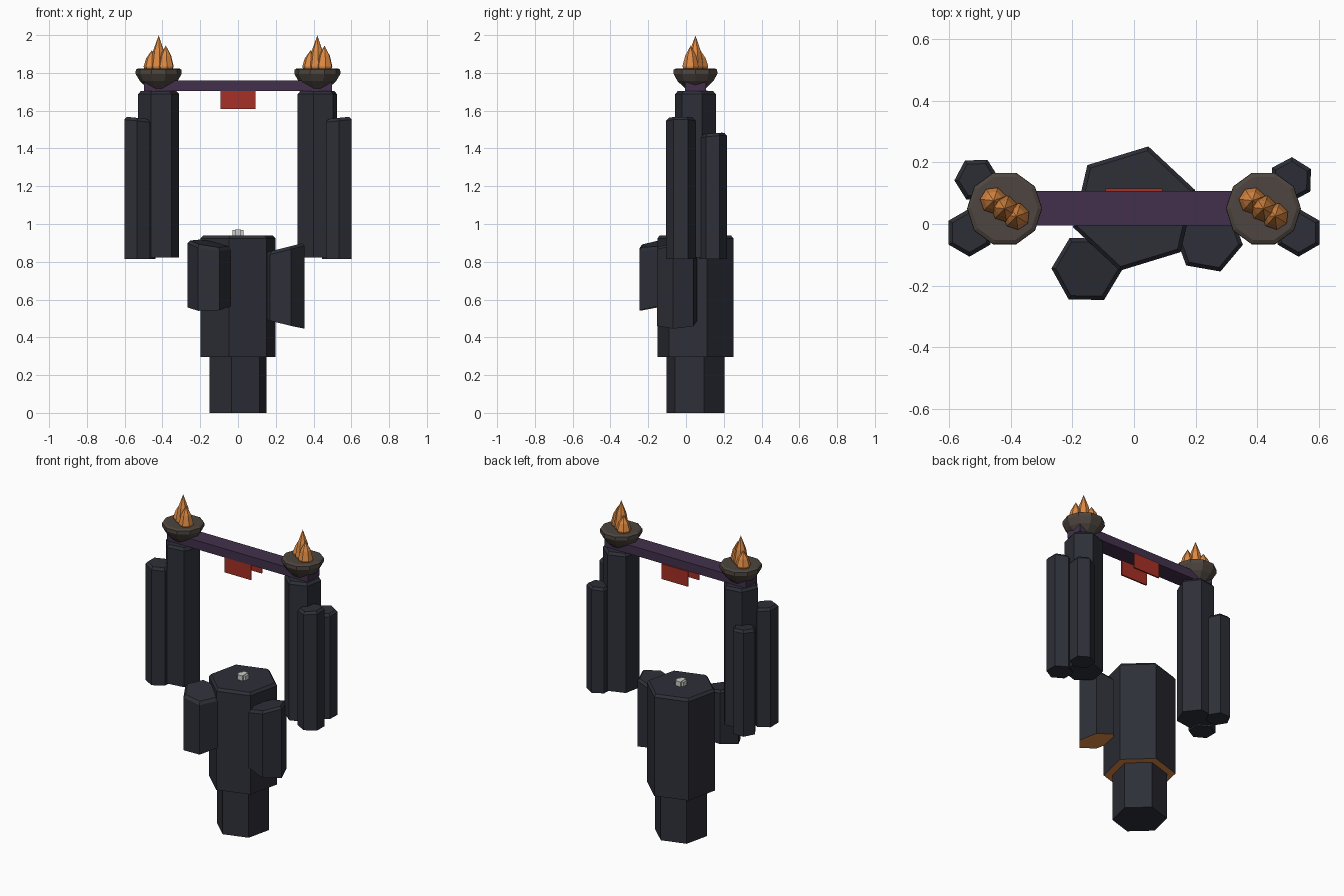
import bpy, bmesh, math

if "Cube" in bpy.data.objects:
    bpy.data.objects.remove(bpy.data.objects["Cube"])


def material(name, rgb):
    m = bpy.data.materials.new(name)
    m.diffuse_color = (*rgb, 1)
    m.use_nodes = True
    m.node_tree.nodes["Principled BSDF"].inputs["Base Color"].default_value = m.diffuse_color
    return m


STONE = material("dark_stone", (0.027, 0.029, 0.039))
EMBER = material("ember_orange", (0.72, 0.25, 0.055))
BRONZE = material("dull_bronze", (0.075, 0.06, 0.05))
PURPLE = material("purple_beam", (0.055, 0.03, 0.072))
RED = material("red_plate", (0.38, 0.03, 0.019))
PALE = material("pale_stone", (0.6, 0.6, 0.58))


def finish(name, bm, mats):
    bmesh.ops.recalc_face_normals(bm, faces=bm.faces)
    me = bpy.data.meshes.new(name)
    bm.to_mesh(me)
    bm.free()
    for m in mats:
        me.materials.append(m)
    ob = bpy.data.objects.new(name, me)
    bpy.context.collection.objects.link(ob)
    return ob


def lathe(name, cx, cy, profile, sides, angle, mat, top=(0, 0), bot=(0, 0), under=None):
    """Stack rings of (radius, z, is_top); the caps may slope in x and y."""
    bm = bmesh.new()
    rings = []
    for r, z, is_top in profile:
        sx, sy = top if is_top else bot
        if r == 0:
            rings.append([bm.verts.new((cx, cy, z))])
            continue
        ring = []
        for i in range(sides):
            a = math.radians(angle) + math.tau * i / sides
            dx, dy = r * math.cos(a), r * math.sin(a)
            ring.append(bm.verts.new((cx + dx, cy + dy, z + sx * dx + sy * dy)))
        rings.append(ring)
    for lo, hi in zip(rings, rings[1:]):
        for i in range(sides):
            j = (i + 1) % sides
            if len(hi) == 1:
                bm.faces.new((lo[i], lo[j], hi[0]))
            else:
                bm.faces.new((lo[i], lo[j], hi[j], hi[i]))
    base = bm.faces.new(rings[0][::-1])
    if under:
        base.material_index = 1
    if len(rings[-1]) > 1:
        bm.faces.new(rings[-1])
    return finish(name, bm, [mat] + ([under] if under else []))


def crystal(name, cx, cy, r, angle, z0, z1, **kw):
    """Six-sided stone shaft with a chamfered top."""
    c = 0.016
    return lathe(name, cx, cy, [(r, z0, False), (r, z1 - c, True), (r - 0.014, z1, True)],
                 6, angle, STONE, **kw)


def box(name, x0, x1, y0, y1, z0, z1, mat):
    bm = bmesh.new()
    bmesh.ops.create_cube(bm, size=1)
    for v in bm.verts:
        v.co = (x1 if v.co.x > 0 else x0, y1 if v.co.y > 0 else y0, z1 if v.co.z > 0 else z0)
    return finish(name, bm, [mat])


# central column
lathe("column_foot", 0, 0.05, [(0.157, 0, False), (0.157, 0.31, False)], 6, 17, STONE)
crystal("column_body", 0, 0.05, 0.207, 17, 0.297, 0.94, under=EMBER)
crystal("front_left_crystal", -0.153, -0.146, 0.115, -1, 0.562, 0.897,
        top=(-0.15, 0.15), bot=(0.03, 0.2), under=EMBER)
crystal("front_right_crystal", 0.242, -0.048, 0.113, -10, 0.473, 0.873,
        top=(0.25, 0.0), bot=(-0.24, 0.03), under=EMBER)

# small pale cross on the column top
box("pale_block_wide", -0.03, 0.03, 0.033, 0.067, 0.935, 0.968, PALE)
box("pale_block_deep", -0.016, 0.016, 0.02, 0.08, 0.935, 0.971, PALE)

# floating pillars with their side crystals
crystal("left_pillar", -0.42, 0.05, 0.11, 8, 0.823, 1.703)
crystal("right_pillar", 0.42, 0.05, 0.11, 19, 0.823, 1.703)
for side, s, back_angle in (("left", -1, 2), ("right", 1, 28)):
    crystal(side + "_front_shard", s * 0.534, -0.028, 0.078, 30, 0.814, 1.562, top=(s * 0.1, 0))
    crystal(side + "_back_shard", s * 0.51, 0.144, 0.073, back_angle, 0.814, 1.478, top=(s * 0.05, 0.08))

# beam and hanging plates
box("cross_beam", -0.497, 0.497, -0.005, 0.107, 1.705, 1.76, PURPLE)
for label, y in (("front", 0.0), ("back", 0.11)):
    box(label + "_plate", -0.093, 0.093, y - 0.0045, y + 0.0045, 1.61, 1.706, RED)

# fire bowls and flames
BOWL = [(0.05, 1.71), (0.1, 1.757), (0.122, 1.795), (0.121, 1.817), (0.108, 1.824)]
FLAMES = (("left", -0.036, 0.026, 1.92), ("middle", 0, 0, 1.998), ("right", 0.038, -0.025, 1.945))
for side, x in (("left", -0.42), ("right", 0.42)):
    lathe(side + "_bowl", x, 0.05, [(r, z, False) for r, z in BOWL], 10, 0, BRONZE)
    for label, dx, dy, tip in FLAMES:
        prof = [(0.036, 1.81), (0.044, 1.835), (0.03, 1.835 + (tip - 1.835) * 0.5), (0, tip)]
        lathe(side + "_flame_" + label, x + dx, 0.05 + dy,
              [(r, z, False) for r, z in prof], 7, 20, EMBER)
